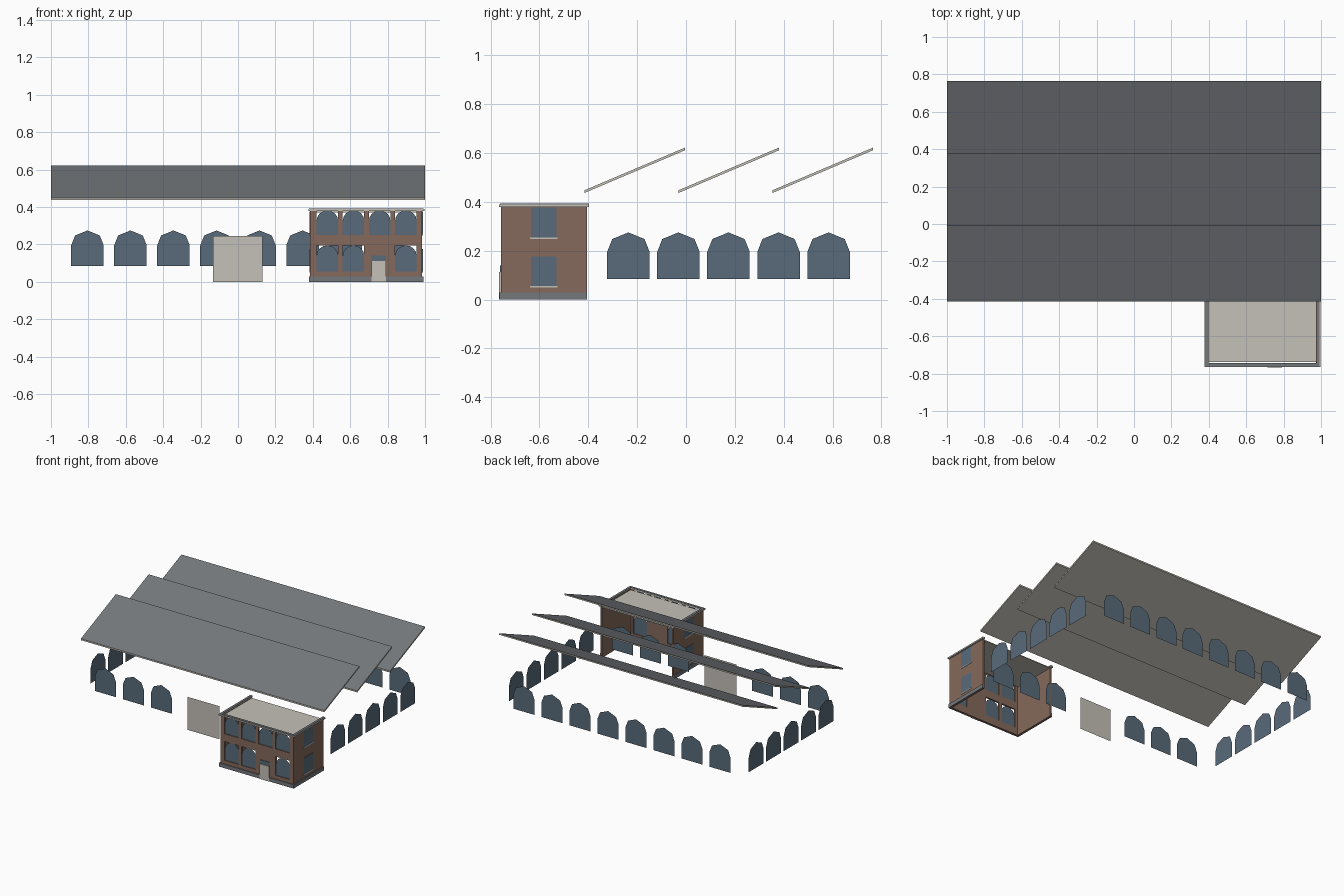
import bpy, bmesh, math

if "Cube" in bpy.data.objects:
    bpy.data.objects.remove(bpy.data.objects["Cube"])


def material(name, r, g, b):
    m = bpy.data.materials.new(name)
    lin = [(c / 255 / 12.92) if c < 11 else ((c / 255 + 0.055) / 1.055) ** 2.4 for c in (r, g, b)]
    m.diffuse_color = (*lin, 1)
    m.use_nodes = True
    m.node_tree.nodes["Principled BSDF"].inputs["Base Color"].default_value = m.diffuse_color
    return m


GREY = material("slate_grey", 117, 120, 124)
BEIGE = material("pale_stone", 197, 193, 184)
BROWN = material("brick_brown", 133, 105, 91)
BLUE = material("window_blue", 88, 107, 122)


def finish(name, bm, mats):
    me = bpy.data.meshes.new(name)
    bm.to_mesh(me)
    bm.free()
    for m in mats:
        me.materials.append(m)
    ob = bpy.data.objects.new(name, me)
    bpy.context.collection.objects.link(ob)
    return ob


def add_box(bm, x0, x1, y0, y1, z0, z1):
    vs = bmesh.ops.create_cube(bm, size=1)["verts"]
    for v in vs:
        v.co = (x1 if v.co.x > 0 else x0, y1 if v.co.y > 0 else y0, z1 if v.co.z > 0 else z0)


def boxes(name, mat, *dims):
    bm = bmesh.new()
    for d in dims:
        add_box(bm, *d)
    return finish(name, bm, [mat])


def panel(name, mat, outline, place):
    """Flat panel from a 2D outline, placed in 3D by a function."""
    bm = bmesh.new()
    bm.faces.new([bm.verts.new(place(u, v)) for u, v in outline])
    return finish(name, bm, [mat])


# --- Hall roof: three tilted slabs, slate on top and pale stone elsewhere
for i in range(3):
    y0 = -0.415 + 0.385 * i
    y1, zl, zh, t = y0 + 0.41, 0.448, 0.622, 0.011
    bm = bmesh.new()
    prof = [(y0, zl - t), (y1, zh - t), (y1, zh), (y0, zl)]
    a = [bm.verts.new((-1, y, z)) for y, z in prof]
    b = [bm.verts.new((1, y, z)) for y, z in prof]
    bm.faces.new(a)
    bm.faces.new(b)
    for k in range(4):
        bm.faces.new((a[k], a[(k + 1) % 4], b[(k + 1) % 4], b[k]))
    bmesh.ops.recalc_face_normals(bm, faces=bm.faces)
    for f in bm.faces:
        f.material_index = 0 if f.normal.z > 0.5 else 1
    finish(f"hall_roof_{i + 1}", bm, [GREY, BEIGE])

# --- Hall windows: freestanding arched panels on four sides
HALL = [(-0.087, 0.085), (0.087, 0.085), (0.087, 0.195), (0.066, 0.248),
        (0, 0.275), (-0.066, 0.248), (-0.087, 0.195)]
FRONT_Y, BACK_Y, SIDE_X = -0.405, 0.75, 0.985
for i in range(8):
    cx = -0.805 + 0.23 * i
    panel("hall_back_window", BLUE, HALL, lambda u, v: (cx - u, BACK_Y, v))
    if i not in (3, 4):
        panel("hall_front_window", BLUE, HALL, lambda u, v: (cx + u, FRONT_Y, v))
for i in range(5):
    cy = -0.236 + 0.205 * i
    for s in (-1, 1):
        panel("hall_side_window", BLUE, HALL, lambda u, v: (s * SIDE_X, cy + s * u, v))

# --- Hall door
panel("hall_door", BEIGE, [(-0.133, 0), (0.13, 0), (0.13, 0.245), (-0.133, 0.245)],
      lambda u, v: (u, FRONT_Y, v))

# --- Office walls, open at the back and below
X0, X1, Y0, Y1, W, TOP = 0.385, 0.985, -0.757, -0.405, 0.012, 0.382
boxes("office_side_walls", BROWN,
      (X0, X0 + W, Y0, Y1, 0, TOP), (X1 - W, X1, Y0, Y1, 0, TOP))
cols = [0.42 + 0.14 * i for i in range(4)]
PW = 0.115
xl, xr, yf, yb = X0 + W, X1 - W, Y0, Y0 + W
wall = [(xl, xr, yf, yb, 0, 0.055), (xl, xr, yf, yb, 0.195, 0.252)]
edges = [xl] + [e for c in cols for e in (c, c + PW)] + [xr]
for k in range(0, len(edges), 2):
    for z0, z1 in ((0.055, 0.195), (0.252, TOP)):
        wall.append((edges[k], edges[k + 1], yf, yb, z0, z1))
wall.append((cols[2], cols[2] + PW, yf, yb, 0.055, 0.195))
boxes("office_front_wall", BROWN, *wall)


# --- Office front windows: arched panes inside the openings
def arch(w, z0, z1):
    spring = z1 - w * 0.48
    pts = [(-w / 2, z0), (w / 2, z0)]
    for k in range(9):
        a = math.pi * k / 8
        pts.append((w / 2 * math.cos(a), spring + (z1 - spring) * math.sin(a)))
    return pts


for i, c in enumerate(cols):
    for z0, z1 in ((0.055, 0.195), (0.252, TOP)):
        if i == 2 and z0 < 0.1:
            continue
        panel("office_front_window", BLUE, arch(PW, z0, z1),
              lambda u, v: (c + PW / 2 + u, Y0 + 0.006, v))

# --- Office door and the light above it
boxes("office_door", BEIGE, (0.715, 0.79, Y0 - 0.009, Y0, 0, 0.112))
boxes("door_light", BLUE, (0.715, 0.79, Y0 - 0.004, Y0, 0.112, 0.14))

# --- Office side windows and sills
for x, s in ((X0, -1), (X1, 1)):
    xa, xb = sorted((x, x + s * 0.003))
    for z in (0.055, 0.255):
        boxes("office_side_window", BLUE, (xa, xb, -0.635, -0.53, z, z + 0.122))
        boxes("office_side_sill", BEIGE, (xa, xb, -0.638, -0.527, z - 0.006, z))

# --- Plinth, split around the door
P = 0.006
boxes("plinth", GREY,
      (X0 - P, 0.715, Y0 - P, Y0, 0, 0.028), (0.79, X1 + P, Y0 - P, Y0, 0, 0.028),
      (X0 - P, X0, Y0, Y1, 0, 0.028), (X1, X1 + P, Y0, Y1, 0, 0.028))

# --- Cornice: pale outer band with a slate cap, on three sides
C0, C1, CY, CB = 0.376, 0.996, -0.765, -0.398
boxes("cornice_band", BEIGE,
      (C0, C1, CY, CY + 0.02, TOP - 0.002, 0.39),
      (C0, C0 + 0.02, CY + 0.02, CB, TOP - 0.002, 0.39),
      (C1 - 0.02, C1, CY + 0.02, CB, TOP - 0.002, 0.39))
boxes("cornice_cap", GREY,
      (C0 + 0.004, C1 - 0.004, CY + 0.004, CY + 0.022, 0.39, 0.393),
      (C0 + 0.004, C0 + 0.021, CY + 0.022, CB, 0.39, 0.393),
      (C1 - 0.021, C1 - 0.004, CY + 0.022, CB, 0.39, 0.393))

# --- Flat office roof
boxes("office_roof", BEIGE, (0.398, 0.972, -0.738, Y1, 0.372, 0.378))
